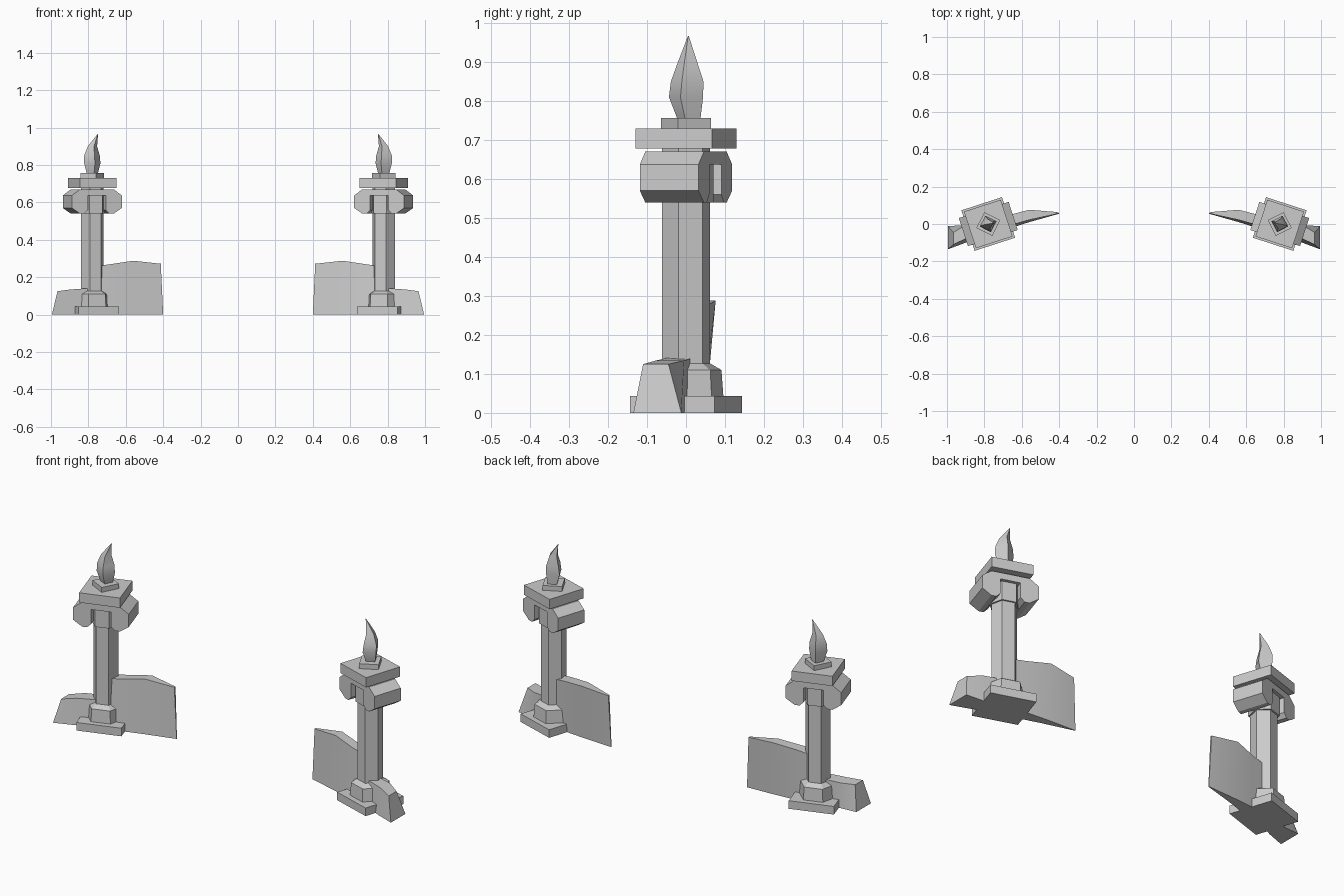
import bpy, bmesh
from math import sin, cos, pi, radians
from mathutils import Matrix, Vector

if "Cube" in bpy.data.objects:
    bpy.data.objects.remove(bpy.data.objects["Cube"])

# Left pillar frame: everything is built there and mirrored across x = 0
PLACE = Matrix.Translation((-0.779, 0, 0)) @ Matrix.Rotation(radians(18), 4, 'Z')


def finish(name, bm, matrix=None, smooth=False):
    if matrix:
        bm.transform(matrix)
    bmesh.ops.recalc_face_normals(bm, faces=bm.faces)
    mesh = bpy.data.meshes.new(name)
    bm.to_mesh(mesh)
    bm.free()
    ob = bpy.data.objects.new(name, mesh)
    bpy.context.collection.objects.link(ob)
    ob.modifiers.new("mirror", 'MIRROR').use_mirror_merge = False
    if smooth:
        bpy.ops.object.select_all(action='DESELECT')
        ob.select_set(True)
        bpy.context.view_layer.objects.active = ob
        bpy.ops.object.shade_smooth_by_angle(angle=radians(35))
    return ob


def loft(name, rings, matrix=None, smooth=False):
    """Skin a list of equal-length point rings and cap both ends."""
    bm = bmesh.new()
    vs = [[bm.verts.new(p) for p in ring] for ring in rings]
    n = len(rings[0])
    for a, b in zip(vs, vs[1:]):
        for i in range(n):
            j = (i + 1) % n
            bm.faces.new((a[i], a[j], b[j], b[i]))
    bm.faces.new(vs[0])
    bm.faces.new(vs[-1])
    return finish(name, bm, matrix, smooth)


def ring(n, r, z, turn=0.0, dx=0.0, dy=0.0):
    return [(dx + r * cos(turn + 2 * pi * i / n),
             dy + r * sin(turn + 2 * pi * i / n), z) for i in range(n)]


def prism(name, n, levels, turn=0.0):
    return loft(name, [ring(n, r, z, turn) for r, z in levels], PLACE)


# Square base slab, hexagonal plinth and shaft
SQ = 2 ** -0.5
prism("base_slab", 4, [(0.228 * SQ, 0), (0.228 * SQ, 0.043)], pi / 4)
prism("plinth", 6, [(0.098, 0.043), (0.093, 0.11), (0.063, 0.127)])
prism("shaft", 6, [(0.063, 0.12), (0.063, 0.68)])
prism("collar", 6, [(0.072, 0.54), (0.072, 0.64)])

# Scroll capital: arch-shaped profile extruded front to back
half = [(0.05, 0.637), (0.05, 0.56), (0.07, 0.54), (0.095, 0.54),
        (0.14, 0.57), (0.14, 0.637), (0.095, 0.67)]
profile = half + [(-x, z) for x, z in reversed(half)]
loft("scroll_capital", [[(x, y, z) for x, z in profile] for y in (-0.079, 0.079)], PLACE)

# Top slab and small turned block under the flame
prism("top_slab", 4, [(0.206 * SQ, 0.678), (0.206 * SQ, 0.73)], pi / 4)
prism("flame_block", 4, [(0.067, 0.73), (0.067, 0.756)])

# Four-sided flame leaning towards the middle
T = radians(18)
flame = [(0.03, 0.75, 0.0, 0.008), (0.046, 0.81, 0.0, 0.0), (0.044, 0.85, -0.002, 0.003),
         (0.026, 0.90, 0.001, 0.004), (0.001, 0.967, 0.03, 0.006)]
loft("flame", [ring(4, r, z, T, dx, dy) for r, z, dx, dy in flame],
     Matrix.Translation((-0.779, 0, 0)), True)


def wall(name, stations):
    """Stations: x bottom, x top, y of front/back at bottom, y of front/back at top, height."""
    loft(name, [[(xb, f, 0), (xb, b, 0), (xt, tb, h), (xt, tf, h)]
                for xb, xt, f, b, tf, tb, h in stations], None, True)


# Tall wall tapering to a thin edge on the inner side
wall("inner_wall", [(-0.78, -0.78, -0.05, 0.03, -0.03, 0.03, 0.255),
                    (-0.68, -0.68, -0.028, 0.04, -0.012, 0.045, 0.27),
                    (-0.56, -0.56, 0.01, 0.05, 0.022, 0.076, 0.288),
                    (-0.40, -0.413, 0.055, 0.058, 0.054, 0.064, 0.272)])

# Low wall on the outer side
wall("outer_wall", [(-0.995, -0.965, -0.135, -0.012, -0.11, -0.045, 0.125),
                    (-0.90, -0.90, -0.10, -0.005, -0.078, -0.005, 0.134),
                    (-0.79, -0.79, -0.05, 0.01, -0.045, 0.02, 0.142)])
